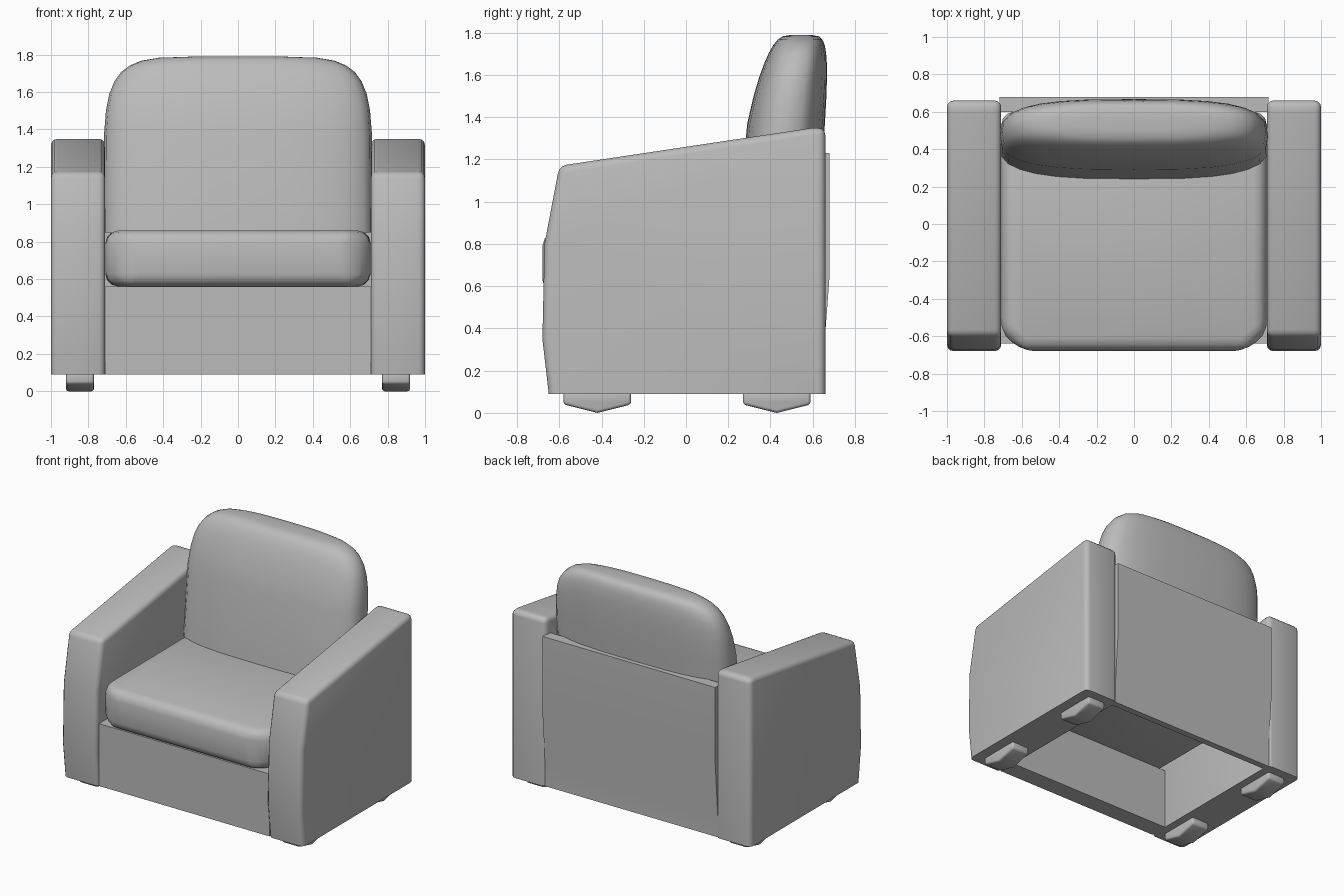
import bpy, bmesh, math

default_cube = bpy.data.objects.get("Cube")
if default_cube:
    bpy.data.objects.remove(default_cube, do_unlink=True)

# One plain upholstery colour
GREY = (0.5, 0.5, 0.5, 1)
fabric = bpy.data.materials.new("grey_fabric")
fabric.use_nodes = True
fabric.diffuse_color = GREY
fabric.node_tree.nodes["Principled BSDF"].inputs["Base Color"].default_value = GREY


def loft(name, rings, rounding=0, round_base=False):
    """Skin a stack of equal-length closed rings, cap both ends, round sharp edges."""
    bm = bmesh.new()
    rows = [[bm.verts.new(point) for point in ring] for ring in rings]
    count = len(rows[0])
    for lower, upper in zip(rows, rows[1:]):
        for i in range(count):
            j = (i + 1) % count
            bm.faces.new((lower[i], lower[j], upper[j], upper[i]))
    bm.faces.new(rows[0][::-1])
    bm.faces.new(rows[-1])
    bmesh.ops.recalc_face_normals(bm, faces=bm.faces[:])
    if rounding:
        base = min(vert.co.z for vert in bm.verts) + 0.001
        sharp = [edge for edge in bm.edges
                 if edge.calc_face_angle() > 0.3
                 and (round_base or max(v.co.z for v in edge.verts) > base)]
        bmesh.ops.bevel(bm, geom=sharp, offset=rounding, segments=3,
                        profile=0.5, affect='EDGES', clamp_overlap=True)
    mesh = bpy.data.meshes.new(name)
    bm.to_mesh(mesh)
    bm.free()
    mesh.materials.append(fabric)
    part = bpy.data.objects.new(name, mesh)
    bpy.context.collection.objects.link(part)
    bpy.ops.object.select_all(action='DESELECT')
    part.select_set(True)
    bpy.context.view_layer.objects.active = part
    bpy.ops.object.shade_smooth_by_angle(angle=math.radians(40))


def side_profile(name, profile, left, right, rounding=0):
    """Extrude a side outline of (y, z) points from one x to another."""
    rings = [[(x, y, z) for y, z in profile] for x in (left, right)]
    loft(name, rings, rounding)


def power(value, exponent):
    """Signed power, for rounded-square curves."""
    return math.copysign(abs(value) ** exponent, value)


def back_cushion():
    """Rounded-square plan that leans back and closes over a rounded-square top."""
    steps, corners = 10, 28
    rings = []
    for step in range(steps):
        angle = math.radians(88) * step / (steps - 1)
        rise = power(math.sin(angle), 1 / 3)
        shrink = power(math.cos(angle), 1 / 3)
        front = 0.24 + 0.16 * rise ** 2
        back = 0.62 + 0.07 * rise
        middle, half_depth = (front + back) / 2, (back - front) / 2
        ring = []
        for corner in range(corners):
            turn = math.tau * corner / corners
            ring.append((0.72 * shrink * power(math.cos(turn), 2 / 3),
                         middle + half_depth * shrink * power(math.sin(turn), 2 / 3),
                         0.85 + 0.94 * rise))
        rings.append(ring)
    loft("back_cushion", rings)


def seat_cushion():
    """Slab with clipped front corners and soft edges."""
    half_plan = [(0.6, -0.68), (0.71, -0.58), (0.71, 0.6)]
    plan = half_plan + [(-x, y) for x, y in reversed(half_plan)]
    rings = [[(x, y, z) for x, y in plan] for z in (0.56, 0.86)]
    loft("seat_cushion", rings, rounding=0.07, round_base=True)


back_cushion()
seat_cushion()

# Panels closing the front and the back; the base stays open underneath
BASE = 0.09
front_outline = [(-0.64, BASE), (-0.64, 0.56), (-0.5, 0.56), (-0.5, BASE)]
side_profile("front_panel", front_outline, -0.71, 0.71)
back_outline = [(0.6, BASE), (0.65, BASE), (0.65, 0.25), (0.68, 0.65),
                (0.68, 1.23), (0.6, 1.23)]
side_profile("back_panel", back_outline, -0.72, 0.72)

# Sloping arms with a bulging front, each on two keel-shaped feet
arm_outline = [(-0.65, BASE), (-0.68, 0.35), (-0.67, 0.8), (-0.6, 1.17),
               (0.6, 1.35), (0.66, 1.35), (0.66, BASE)]
FOOT_REACH = 0.16
for side, sign in (("left", 1), ("right", -1)):
    side_profile(side + "_arm", arm_outline, sign * 0.71, sign, rounding=0.035)
    for end, middle in (("front", -0.42), ("back", 0.43)):
        near, far = middle - FOOT_REACH, middle + FOOT_REACH
        foot_outline = [(near, 0.1), (near, 0.04), (middle, 0), (far, 0.04), (far, 0.1)]
        side_profile(f"{side}_{end}_foot", foot_outline,
                     sign * 0.77, sign * 0.92, rounding=0.015)
